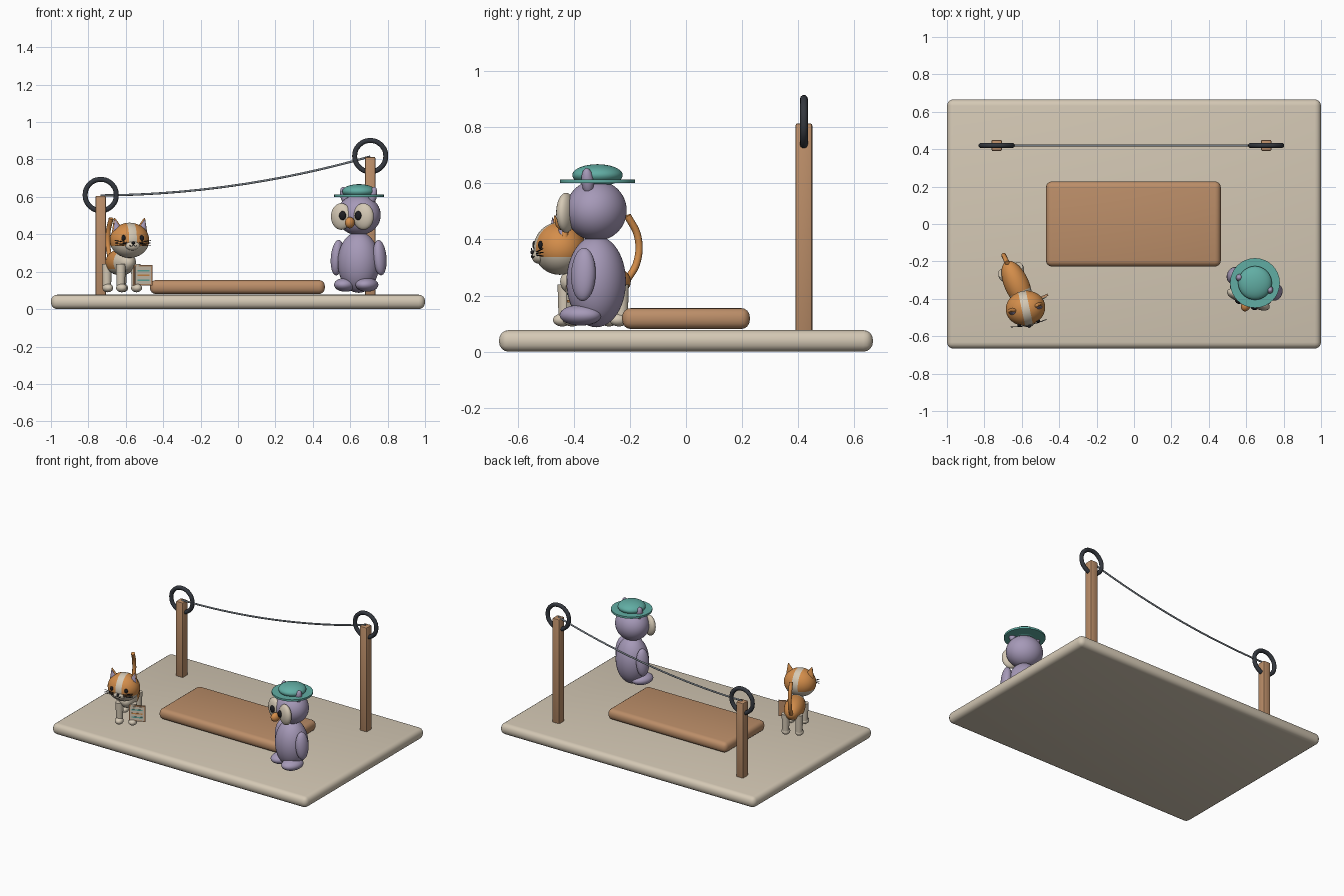
import bpy, bmesh
from math import radians, pi
from mathutils import Matrix, Vector

if "Cube" in bpy.data.objects:
    bpy.data.objects.remove(bpy.data.objects["Cube"])


def material(name, r, g, b):
    m = bpy.data.materials.new(name)
    m.use_nodes = True
    m.diffuse_color = (r, g, b, 1)
    m.node_tree.nodes["Principled BSDF"].inputs["Base Color"].default_value = (r, g, b, 1)
    return m


CREAM = material("cream", .66, .58, .46)
WOOD = material("wood", .50, .27, .14)
ORANGE = material("orange", .66, .27, .07)
LILAC = material("lilac", .38, .32, .48)
TEAL = material("teal", .12, .42, .37)
CHARCOAL = material("charcoal", .035, .04, .05)
STEEL = material("steel", .2, .23, .26)
BLACK = material("black", .012, .012, .015)

built = []


def finish(name, bm, mats, frame=Matrix(), rule=None):
    """Turn a bmesh into an object; rule picks a material from each face centre."""
    bmesh.ops.recalc_face_normals(bm, faces=bm.faces)
    if rule:
        for f in bm.faces:
            f.material_index = rule(f.calc_center_median())
    me = bpy.data.meshes.new(name)
    bm.to_mesh(me)
    bm.free()
    for m in mats:
        me.materials.append(m)
    ob = bpy.data.objects.new(name, me)
    ob.matrix_world = frame
    bpy.context.collection.objects.link(ob)
    built.append(ob)
    return ob


def box(name, center, size, mat, frame=Matrix(), bevel=0, segments=4):
    bm = bmesh.new()
    bmesh.ops.create_cube(bm, size=1)
    bmesh.ops.scale(bm, vec=size, verts=bm.verts)
    if bevel:
        bmesh.ops.bevel(bm, geom=bm.edges[:], offset=bevel, segments=segments,
                        profile=.5, affect='EDGES')
    return finish(name, bm, [mat], frame @ Matrix.Translation(center))


def ball(name, center, radii, mats, frame=Matrix(), cuts=(), rule=None, turn=Matrix()):
    """Ellipsoid, optionally cut by planes so colours meet on clean lines."""
    bm = bmesh.new()
    bmesh.ops.create_uvsphere(bm, u_segments=40, v_segments=24, radius=1)
    bmesh.ops.scale(bm, vec=radii, verts=bm.verts)
    for co, no in cuts:
        bmesh.ops.bisect_plane(bm, geom=bm.verts[:] + bm.edges[:] + bm.faces[:],
                               plane_co=co, plane_no=no)
    return finish(name, bm, mats, frame @ Matrix.Translation(center) @ turn, rule)


def cone(name, center, r1, r2, depth, mat, frame=Matrix(), turn=Matrix(), flat=1):
    bm = bmesh.new()
    bmesh.ops.create_cone(bm, cap_ends=True, segments=32, radius1=r1, radius2=r2, depth=depth)
    bmesh.ops.scale(bm, vec=(1, flat, 1), verts=bm.verts)
    return finish(name, bm, [mat], frame @ Matrix.Translation(center) @ turn)


def tube(name, points, radius, mat, frame=Matrix(), cyclic=False):
    cu = bpy.data.curves.new(name, 'CURVE')
    cu.dimensions = '3D'
    cu.bevel_depth, cu.bevel_resolution, cu.resolution_u = radius, 3, 10
    cu.use_fill_caps = True
    sp = cu.splines.new('BEZIER')
    sp.bezier_points.add(len(points) - 1)
    for bp, p in zip(sp.bezier_points, points):
        bp.co = p
        bp.handle_left_type = bp.handle_right_type = 'AUTO'
    sp.use_cyclic_u = cyclic
    cu.materials.append(mat)
    ob = bpy.data.objects.new(name, cu)
    ob.matrix_world = frame
    bpy.context.collection.objects.link(ob)


def at(x, y, yaw):
    return Matrix.Translation((x, y, 0)) @ Matrix.Rotation(radians(yaw), 4, 'Z')


SIDES = (("right", -1), ("left", 1))

# Ground slab and low wooden platform
box("base", (0, 0, .0385), (2, 1.332, .077), CREAM, bevel=.034)
box("platform", (-.003, 0, .118), (.935, .455, .075), WOOD, bevel=.032)

# Posts with wheels, joined by a sagging cable
ends = []
for side, x, top in (("right", -.734, .606), ("left", .707, .814)):
    box(side + "_post", (x, .42, (top + .07) / 2), (.056, .06, top - .07), WOOD,
        bevel=.008, segments=2)
    ring = [(x + .083 * a, .42, top + .004 + .083 * b)
            for a, b in ((1, 0), (.707, .707), (0, 1), (-.707, .707),
                         (-1, 0), (-.707, -.707), (0, -1), (.707, -.707))]
    tube(side + "_wheel", ring, .014, CHARCOAL, cyclic=True)
    ends.append(Vector((x, .42, top + .002)))
cable = []
for i in range(13):
    t = i / 12
    cable.append(ends[0].lerp(ends[1], t) - Vector((0, 0, .2 * t * (1 - t))))
tube("cable", cable, .006, STEEL)

# Owl: local -y is its front
owl = at(.645, -.32, -22)
ball("owl_body", (0, 0, .25), (.113, .105, .163), [LILAC], owl)
ball("owl_head", (0, 0, .503), (.12, .107, .108), [LILAC], owl)
for side, s in SIDES:
    ball(f"owl_{side}_wing", (s * .122, 0, .275), (.034, .045, .095), [LILAC], owl,
         turn=Matrix.Rotation(radians(-s * 5), 4, 'Y'))
    ball(f"owl_{side}_foot", (s * .062, -.035, .13), (.058, .077, .037), [LILAC], owl)
    ball(f"owl_{side}_tuft", (s * .082, 0, .607), (.022, .022, .048), [LILAC], owl,
         turn=Matrix.Rotation(radians(s * 12), 4, 'Y'))
    ball(f"owl_{side}_eye_disc", (s * .064, -.09, .495), (.058, .03, .071), [CREAM], owl)
    ball(f"owl_{side}_eye", (s * .045, -.118, .5), (.019, .014, .024), [BLACK], owl)
ball("owl_beak", (0, -.125, .462), (.025, .032, .03), [ORANGE], owl)
cone("hat_brim", (0, .005, .607), .133, .133, .013, TEAL, owl)
ball("hat_crown", (0, .005, .629), (.09, .09, .039), [TEAL], owl)

# Cat body: cream chest, orange back and rump
cat = at(-.615, -.35, 24)
ball("cat_body", (0, .03, .25), (.066, .135, .07), [ORANGE, CREAM], cat,
     cuts=[((0, -.045, 0), (0, 1, 0)), ((0, 0, -.035), (0, 0, 1))],
     rule=lambda c: int(c.y < -.045 or c.z < -.035))
for end, y in (("front", -.07), ("back", .112)):
    for side, s in SIDES:
        cone(f"cat_{end}_{side}_leg", (s * .044, y, .175), .022, .026, .13, CREAM, cat)
        ball(f"cat_{end}_{side}_paw", (s * .044, y - .01, .113), (.028, .034, .023),
             [CREAM], cat)
tube("cat_tail", [(0, .15, .25), (0, .192, .32), (0, .195, .41), (0, .155, .485)],
     .013, ORANGE, cat)

# Cat head: orange with a cream blaze and cream chin
head = at(-.58, -.45, 12) @ Matrix.Translation((0, 0, .368))
ball("cat_head", (0, 0, 0), (.106, .093, .094), [ORANGE, CREAM], head,
     cuts=[((0, 0, -.03), (0, 0, 1)), ((.021, 0, 0), (1, 0, 0)), ((-.021, 0, 0), (1, 0, 0))],
     rule=lambda c: int(c.z < -.03 or abs(c.x) < .021))
ball("cat_muzzle", (0, -.078, -.028), (.04, .022, .026), [CREAM], head)
ball("cat_nose", (0, -.1, -.014), (.01, .007, .007), [BLACK], head)
for side, s in SIDES:
    lean = Matrix.Rotation(radians(s * 14), 4, 'Y')
    cone(f"cat_{side}_ear", (s * .073, 0, .082), .034, .003, .075, ORANGE, head, lean, .6)
    cone(f"cat_{side}_inner_ear", (s * .074, -.009, .08), .024, .002, .06, LILAC, head,
         lean, .6)
    ball(f"cat_{side}_eye", (s * .05, -.081, .012), (.012, .008, .015), [BLACK], head)
    tube(f"cat_{side}_mouth", [(0, -.1, -.022), (s * .01, -.1, -.032), (s * .02, -.096, -.028)],
         .002, BLACK, head)
    for i in (-1, 0, 1):
        tube(f"cat_{side}_whisker_{i + 2}",
             [(s * .035, -.092, -.018 + i * .006), (s * .098, -.082, -.014 + i * .013)],
             .002, BLACK, head)

# Small framed card with coloured lines
card = at(-.51, -.40, 24) @ Matrix.Translation((0, 0, .18))
box("card_board", (0, 0, 0), (.108, .012, .11), WOOD, card)
box("card_paper", (0, -.007, 0), (.092, .004, .094), CREAM, card)
for i, mat in enumerate((TEAL, ORANGE, TEAL)):
    box(f"card_line_{i + 1}", (0, -.01, .026 - i * .026), (.07, .003, .008), mat, card)

# Smooth shading that keeps hard edges
bpy.ops.object.select_all(action='DESELECT')
for ob in built:
    ob.select_set(True)
bpy.context.view_layer.objects.active = built[0]
bpy.ops.object.shade_smooth_by_angle(angle=radians(35))
